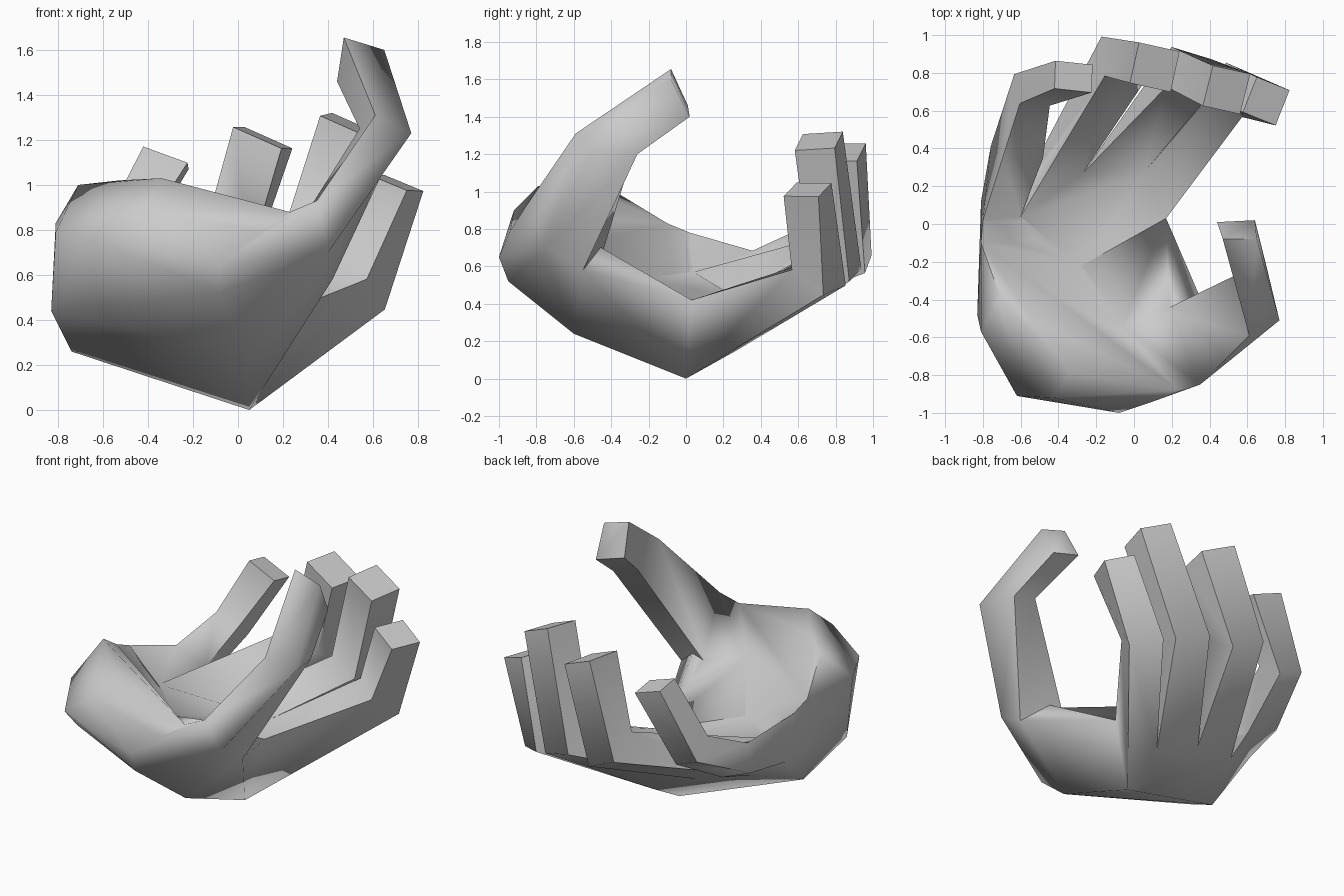
import bpy, bmesh, math
from mathutils import Vector as V

if "Cube" in bpy.data.objects:
    bpy.data.objects.remove(bpy.data.objects["Cube"])


def finish(name, bm):
    bmesh.ops.recalc_face_normals(bm, faces=bm.faces)
    me = bpy.data.meshes.new(name)
    bm.to_mesh(me)
    bm.free()
    ob = bpy.data.objects.new(name, me)
    bpy.context.collection.objects.link(ob)
    return ob


def hull(name, pts):
    bm = bmesh.new()
    for p in pts:
        bm.verts.new(p)
    r = bmesh.ops.convex_hull(bm, input=bm.verts[:])
    loose = {g for g in r["geom_interior"] + r["geom_unused"] if isinstance(g, bmesh.types.BMVert)}
    bmesh.ops.delete(bm, geom=list(loose), context='VERTS')
    return finish(name, bm)


def loft(name, rings):
    bm = bmesh.new()
    vs = [[bm.verts.new(p) for p in r] for r in rings]
    for a, b in zip(vs, vs[1:]):
        for i in range(len(a)):
            j = (i + 1) % len(a)
            bm.faces.new((a[i], a[j], b[j], b[i]))
    bm.faces.new(vs[0])
    bm.faces.new(vs[-1])
    return finish(name, bm)


def sink(ring, core, f=.2):
    """Copy of a root ring pulled into the palm so the parts overlap."""
    return [V(p).lerp(V(core), f) for p in ring]


def finger(name, root, path, sizes, w0, w1):
    """Four-sided section from a root ring along a bent path; width turns from w0 to w1."""
    path = [sum((V(p) for p in root), V()) / 4] + [V(p) for p in path]
    rings = [sink(root, (-.25, -.08, .33)), root]
    n = len(path) - 1
    for i, (w, t) in enumerate(sizes, 1):
        p = path[i]
        tan = (p - path[i - 1]).normalized()
        if i < n:
            tan += (path[i + 1] - p).normalized()
        wd = V(w0).lerp(V(w1), i / n).normalized()
        td = wd.cross(tan).normalized()
        rings.append([p + wd * w * a / 2 + td * t * b / 2
                      for a, b in ((-1, -1), (1, -1), (1, 1), (-1, 1))])
    return loft(name, rings)


# Landmarks shared between the palm parts
low, side_low, front_low = (.05, 0, 0), (-.74, -.16, .26), (.04, -.6, .24)
radial, web, bowl = (.17, .03, .42), (.17, -.45, .66), (-.4, -.29, .56)
rim_l, rim_r = (-.81, -.1, .83), (.23, -.88, .88)
side, front_a, front_b, front_c = (-.83, -.48, .44), (-.08, -.95, .52), (-.08, -1, .65), (.1, -.94, .79)

# Gaps between the fingers: upper and lower points
gap1t, gap2t, gap3t = (.05, .27, .43), (-.27, .27, .45), (-.6, .04, .57)
gap1b, gap2b, gap3b = (.05, .27, .15), (-.27, .27, .3), (-.6, .18, .38)
edge_b, edge_t = (-.81, .12, .5), (-.8, .02, .78)

# Heel of the hand with the cut wrist
wrist = [(-.81, -.57, .79), (-.71, -.38, 1.0), (-.53, -.52, 1.02),
         (-.34, -.79, 1.03), (-.42, -.92, .9), (-.62, -.91, .75)]
parts = [hull("heel", wrist + [side, side_low, front_low, front_a, front_b, front_c,
                               rim_l, rim_r, bowl, low])]

# Palm slab and its outer side wall
parts.append(hull("palm", [low, side_low, front_low, radial, bowl, edge_b,
                           gap1t, gap2t, gap3t, gap1b, gap2b, gap3b]))
parts.append(hull("side_wall", [rim_l, edge_t, edge_b, gap3t, gap3b, bowl, side_low, side]))

# Root of the thumb and the thumb
t_root = [(.35, -.85, .93), (.4, -.75, .7), (.42, -.55, .58), web]
parts.append(hull("thumb_root", [low, front_low, radial, front_a, front_b, front_c,
                                 rim_r, bowl] + t_root))
parts.append(loft("thumb", [
    sink(t_root, (.1, -.7, .55)), t_root,
    [(.61, -.59, 1.31), (.77, -.51, 1.23), (.71, -.26, 1.2), (.54, -.27, 1.25)],
    [(.47, -.08, 1.655), (.65, -.08, 1.6), (.64, .02, 1.4), (.44, .01, 1.46)]]))

# Four bent fingers
tip_dir = (.9, -.2, -.4)
parts.append(finger("index_finger", [gap1b, low, radial, gap1t],
                    [(.53, .71, .54), (.7, .65, 1.01)],
                    [(.21, .23), (.2, .2)], (.6, -.72, -.1), (.87, -.35, -.36)))
parts.append(finger("middle_finger", [gap2b, gap1b, gap1t, gap2t],
                    [(.29, .8, .61), (.49, .71, 1.27)],
                    [(.23, .24), (.22, .22)], (.9, -.35, -.2), tip_dir))
parts.append(finger("ring_finger", [gap3b, gap2b, gap2t, gap3t],
                    [(-.06, .87, .67), (.11, .83, 1.21)],
                    [(.23, .24), (.24, .22)], (.85, -.1, -.4), tip_dir))
parts.append(finger("little_finger", [edge_b, gap3b, gap3t, edge_t],
                    [(-.62, .38, .56), (-.54, .71, .73), (-.32, .78, 1.12)],
                    [(.23, .18), (.17, .19), (.21, .15)], (.9, 0, -.4), (.93, -.1, -.34)))

# Fuse everything into one skin
hand = parts[0]
hand.name = "cupped_hand"
bpy.context.view_layer.objects.active = hand
for p in parts[1:]:
    m = hand.modifiers.new("fuse", 'BOOLEAN')
    m.operation, m.solver, m.object = 'UNION', 'EXACT', p
    bpy.ops.object.modifier_apply(modifier=m.name)
    bpy.data.objects.remove(p)
bpy.ops.object.select_all(action='DESELECT')
hand.select_set(True)
bpy.ops.object.shade_smooth_by_angle(angle=math.radians(75))
